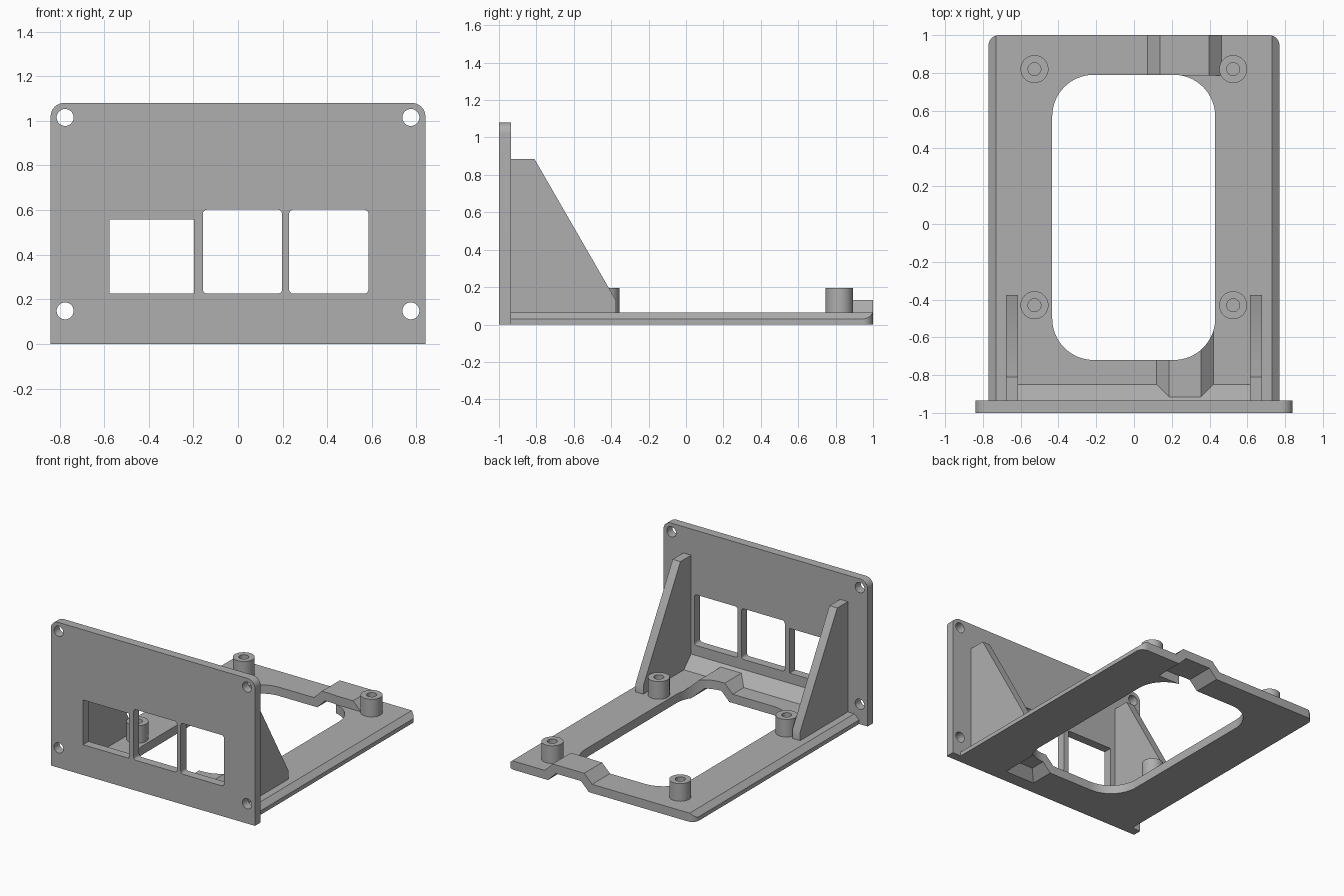
import bpy
import bmesh
from math import sin, cos, pi, radians

if "Cube" in bpy.data.objects:
    bpy.data.objects.remove(bpy.data.objects["Cube"], do_unlink=True)

grey = bpy.data.materials.new("plain grey")
grey.use_nodes = True
GREY = (0.43, 0.43, 0.43, 1)
grey.diffuse_color = GREY
grey.node_tree.nodes["Principled BSDF"].inputs["Base Color"].default_value = GREY

AXES = {
    "x": lambda a, b, d: (d, a, b),   # profile in y, z
    "y": lambda a, b, d: (a, d, b),   # profile in x, z
    "z": lambda a, b, d: (a, b, d),   # profile in x, y
}


def prism(name, profile, axis, lo, hi):
    """Extrude a 2D profile along an axis."""
    bm = bmesh.new()
    place = AXES[axis]
    face = bm.faces.new([bm.verts.new(place(a, b, lo)) for a, b in profile])
    moved = bmesh.ops.extrude_face_region(bm, geom=[face])["geom"]
    verts = [v for v in moved if isinstance(v, bmesh.types.BMVert)]
    bmesh.ops.translate(bm, verts=verts, vec=place(0, 0, hi - lo))
    bmesh.ops.recalc_face_normals(bm, faces=bm.faces)
    mesh = bpy.data.meshes.new(name)
    bm.to_mesh(mesh)
    bm.free()
    mesh.materials.append(grey)
    obj = bpy.data.objects.new(name, mesh)
    bpy.context.collection.objects.link(obj)
    return obj


def rounded(a0, a1, b0, b1, low=0.0, high=0.0, steps=10):
    """Rectangle profile with separate radii for low and high corners."""
    pts = []
    corners = ((a1, b0, -1, low), (a1, b1, 0, high),
               (a0, b1, 1, high), (a0, b0, 2, low))
    for a, b, quarter, r in corners:
        if r == 0:
            pts.append((a, b))
            continue
        ca = a - r if a == a1 else a + r
        cb = b - r if b == b1 else b + r
        for i in range(steps + 1):
            t = (quarter + i / steps) * pi / 2
            pts.append((ca + r * cos(t), cb + r * sin(t)))
    return pts


def circle(a, b, r, n=40):
    return [(a + r * cos(2 * pi * i / n), b + r * sin(2 * pi * i / n)) for i in range(n)]


def trapezoid(centre, half, top, bottom):
    """Profile with 45 degree sides, half wide at its top."""
    foot = half + top - bottom
    return [(centre - foot, bottom), (centre + foot, bottom),
            (centre + half, top), (centre - half, top)]


def combine(obj, tool, operation):
    mod = obj.modifiers.new("combine", "BOOLEAN")
    mod.operation, mod.solver, mod.object = operation, "EXACT", tool
    with bpy.context.temp_override(object=obj, active_object=obj):
        bpy.ops.object.modifier_apply(modifier=mod.name)
    bpy.data.objects.remove(tool, do_unlink=True)


parts = []
T = 0.065           # sheet thickness
BACK = -1 + T       # rear face of the front panel

# Front panel with screw holes and three port windows
panel = prism("front_panel", rounded(-0.84, 0.84, 0, 1.08, high=0.06), "y", -1, BACK)
for x in (-0.775, 0.775):
    for z in (0.148, 1.015):
        combine(panel, prism("cutter", circle(x, z, 0.038), "y", -1.1, -0.8), "DIFFERENCE")
for x0, x1, top, r in ((-0.575, -0.198, 0.558, 0),
                       (-0.158, 0.198, 0.602, 0.02),
                       (0.229, 0.585, 0.602, 0.02)):
    window = rounded(x0, x1, 0.225, top, r, r, 5)
    combine(panel, prism("cutter", window, "y", -1.1, -0.8), "DIFFERENCE")
parts.append(panel)

# Base tray with chamfered long edges
sheet = [(-0.8, 0), (0.8, 0), (0.8, 0.004), (0.73, T), (-0.73, T), (-0.8, 0.004)]
tray = prism("base_tray", sheet, "y", -0.96, 1.05)

# Sloped reinforcement where the tray meets the panel
wedge = [(-0.96, 0.03), (-0.815, 0.03), (-0.96, 0.175)]
combine(tray, prism("reinforcement", wedge, "x", -0.63, 0.63), "UNION")

# Raised bridges, each hollow underneath
bridges = ((0.267, 0.13, 0.785, 1.05), (0.27, 0.085, -0.96, -0.55))
for centre, half, y0, y1 in bridges:
    combine(tray, prism("bridge", trapezoid(centre, half, 2 * T, 0.035), "y", y0, y1), "UNION")
for centre, half, y0, y1 in bridges:
    inner = trapezoid(centre, half - 0.027, T, -0.03)
    channel = prism("channel", inner, "y", y0, y1 + 0.1)
    if y0 < 0:
        slope = [(-0.93, -0.03), (-0.4, -0.03), (-0.4, 0.1), (-0.8, 0.1)]
        combine(channel, prism("channel_end", slope, "x", -1, 1), "INTERSECT")
    combine(tray, channel, "DIFFERENCE")

# Large opening and trimmed outline
opening = rounded(-0.433, 0.43, -0.72, 0.79, 0.22, 0.22, 16)
combine(tray, prism("cutter", opening, "z", -0.2, 0.4), "DIFFERENCE")
outline = rounded(-0.77, 0.77, BACK, 1, high=0.055)
combine(tray, prism("cutter", outline, "z", -0.2, 0.4), "INTERSECT")
parts.append(tray)

# Side gussets bracing the panel
gusset = [(-0.94, 0.05), (-0.375, 0.05), (-0.375, 0.13), (-0.81, 0.885), (-0.94, 0.885)]
for side, x0 in (("right", -0.677), ("left", 0.613)):
    parts.append(prism(side + "_gusset", gusset, "x", x0, x0 + 0.064))

# Mounting posts with blind bores
for end, y in (("front", -0.43), ("back", 0.82)):
    for side, x in (("right", -0.527), ("left", 0.525)):
        post = prism(f"{end}_{side}_post", circle(x, y, 0.074), "z", 0.05, 0.196)
        combine(post, prism("cutter", circle(x, y, 0.034), "z", T + 0.002, 0.3), "DIFFERENCE")
        parts.append(post)

# Smooth the curved walls, keep edges sharp
bpy.ops.object.select_all(action="DESELECT")
for obj in parts:
    obj.select_set(True)
bpy.context.view_layer.objects.active = panel
bpy.ops.object.shade_smooth_by_angle(angle=radians(30))
